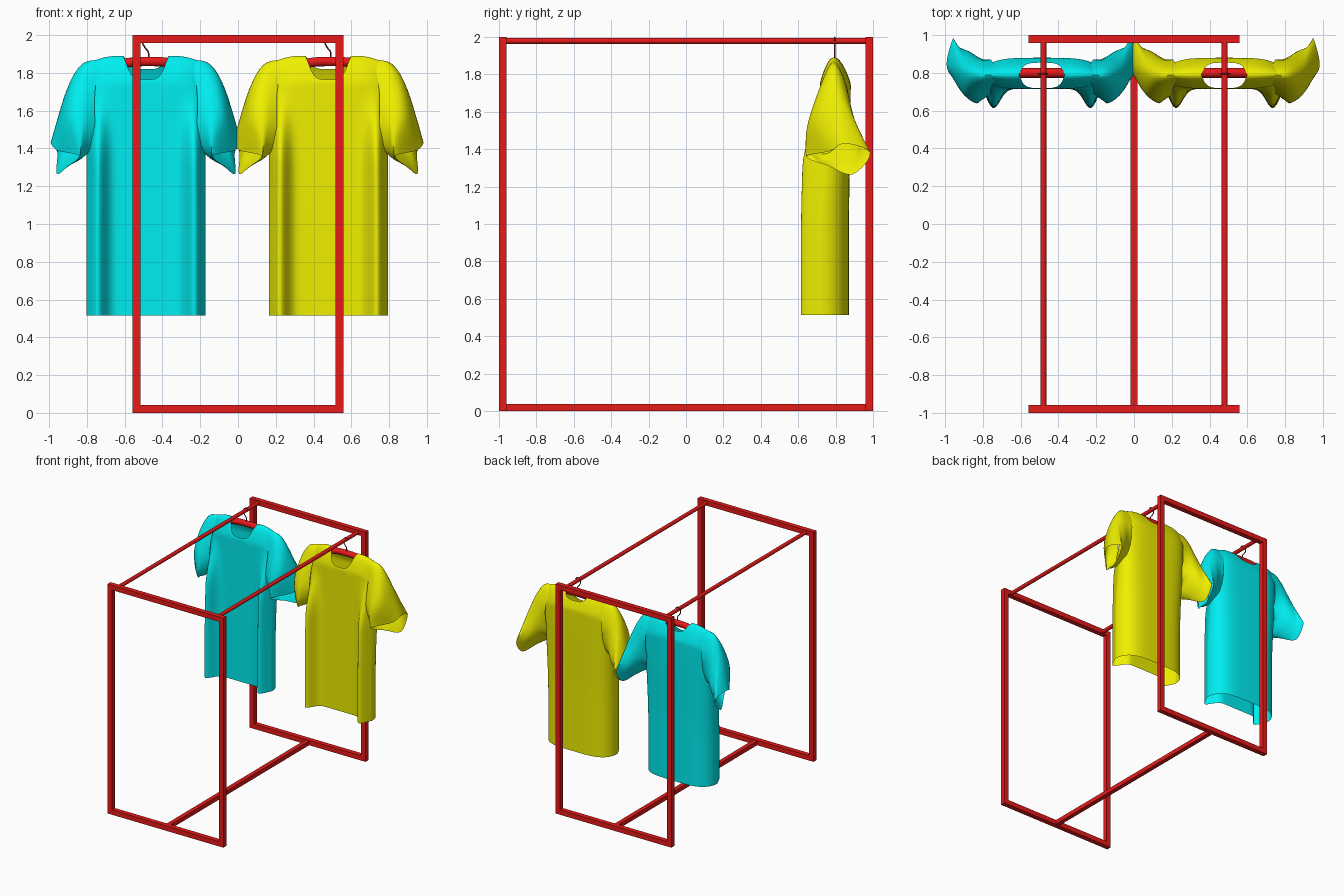
import bpy, math
from mathutils import Vector

if "Cube" in bpy.data.objects:
    bpy.data.objects.remove(bpy.data.objects["Cube"])


def material(name, rgb):
    m = bpy.data.materials.new(name)
    m.diffuse_color = (*rgb, 1)
    m.use_nodes = True
    m.node_tree.nodes["Principled BSDF"].inputs["Base Color"].default_value = m.diffuse_color
    return m


RED = material("red", (0.80, 0.01, 0.01))
CYAN = material("cyan", (0.0, 0.85, 0.87))
YELLOW = material("yellow", (0.86, 0.86, 0.0))
WIRE = material("wire", (0.25, 0.02, 0.02))


def finish(ob, name, mat, smooth=None):
    ob.name = name
    ob.data.materials.append(mat)
    if smooth:
        bpy.ops.object.select_all(action='DESELECT')
        ob.select_set(True)
        bpy.context.view_layer.objects.active = ob
        bpy.ops.object.shade_smooth_by_angle(angle=math.radians(smooth))
    return ob


def box(name, loc, size):
    bpy.ops.mesh.primitive_cube_add(size=1, location=loc)
    ob = bpy.context.object
    ob.scale = size
    return finish(ob, name, RED)


def tube(name, pts, r, mat):
    cu = bpy.data.curves.new(name, 'CURVE')
    cu.dimensions = '3D'
    cu.bevel_depth, cu.bevel_resolution, cu.use_fill_caps = r, 3, True
    sp = cu.splines.new('BEZIER')
    sp.bezier_points.add(len(pts) - 1)
    for bp, p in zip(sp.bezier_points, pts):
        bp.co = p
        bp.handle_left_type = bp.handle_right_type = 'AUTO'
    ob = bpy.data.objects.new(name, cu)
    bpy.context.collection.objects.link(ob)
    return finish(ob, name, mat)


def grid_mesh(name, sheets, mat):
    """Each sheet is a list of rows of points; coincident edges are welded."""
    import bmesh
    bm = bmesh.new()
    for rows in sheets:
        vs = [[bm.verts.new(p) for p in row] for row in rows]
        for a, b in zip(vs, vs[1:]):
            for i in range(len(a) - 1):
                bm.faces.new((a[i], a[i + 1], b[i + 1], b[i]))
    bmesh.ops.remove_doubles(bm, verts=bm.verts, dist=0.0004)
    bmesh.ops.recalc_face_normals(bm, faces=bm.faces)
    me = bpy.data.meshes.new(name)
    bm.to_mesh(me)
    bm.free()
    ob = bpy.data.objects.new(name, me)
    bpy.context.collection.objects.link(ob)
    return finish(ob, name, mat, 60)


def spline(p, n, closed):
    """Catmull-Rom points through p, n steps per span."""
    k = len(p)
    get = (lambda i: p[i % k]) if closed else (lambda i: p[max(0, min(k - 1, i))])
    out = []
    for i in range(k if closed else k - 1):
        a, b, c, d = (get(i + j) for j in (-1, 0, 1, 2))
        for s in range(n):
            t = s / n
            out.append(b + 0.5 * t * (c - a + t * (2 * a - 5 * b + 4 * c - d + t * (3 * (b - c) + d - a))))
    out.append(get(k if closed else k - 1))
    return out


def smoothstep(a, b, x):
    t = max(0.0, min(1.0, (x - a) / (b - a)))
    return t * t * (3 - 2 * t)


HEM, HALF, NECK = 0.515, 0.315, 0.115


def shirt_body(name, cx, mat):
    def shoulder(x):
        return 1.89 - 0.045 * max(0.0, (abs(x) - 0.15) / 0.165) ** 2

    def sheet(back):
        dip = 1.82 if back else 1.765
        rows = []
        cols, n = 64, 40
        for j in range(n + 1):
            t = 1 - (1 - j / n) ** 2
            row = []
            for i in range(cols + 1):
                s = math.sin(math.pi / 2 * (2 * i / cols - 1))
                x = HALF * s
                zs = shoulder(x)
                top = dip + (zs - dip) * min(1, abs(x) / NECK) ** 4
                z = HEM + t * (top - HEM)
                up = smoothstep(0.9, 1.75, z)
                mid = 0.72 + 0.07 * up
                edge = math.sqrt(max(0, 1 - s ** 4))
                close = math.sqrt(max(0, min(1, (zs - z) / 0.14)))
                # side folds that curl forward on the front sheet
                fold = 0.14 * math.exp(-((abs(s) - 0.84) / 0.17) ** 2) * (1 - smoothstep(1.3, 1.75, z))
                if back:
                    off = 0.87 + 0.01 * up - mid
                else:
                    off = -(mid - 0.715) - fold
                row.append((cx + x, mid + off * edge * close, z))
            rows.append(row)
        return rows
    grid_mesh(name, [sheet(False), sheet(True)], mat)


# sleeve rings from shoulder to cuff: top, front, front low, under, back low, back
SLEEVE = [
    [(.24, 0, 1.87), (.27, -.07, 1.70), (.27, -.10, 1.50), (.27, -.04, 1.38), (.27, .03, 1.45), (.27, .08, 1.68)],
    [(.34, 0, 1.845), (.345, -.09, 1.69), (.32, -.135, 1.50), (.30, -.06, 1.38), (.33, .08, 1.48), (.345, .08, 1.68)],
    [(.42, .01, 1.71), (.415, -.10, 1.57), (.34, -.15, 1.44), (.35, -.06, 1.34), (.40, .12, 1.40), (.42, .11, 1.56)],
    [(.505, .06, 1.43), (.47, -.02, 1.39), (.35, -.15, 1.36), (.41, -.03, 1.31), (.472, .10, 1.265), (.47, .195, 1.38)],
]


def sleeve(name, cx, side, mat):
    rings = [spline([Vector((cx + side * x, 0.79 + y, z)) for x, y, z in r], 5, True) for r in SLEEVE]
    lines = [spline(list(c), 7, False) for c in zip(*rings)]
    grid_mesh(name, [lines], mat)


# end frames
for label, y in (("front", -0.979), ("back", 0.979)):
    for sname, sx in (("left", -1), ("right", 1)):
        box(f"{label}_{sname}_post", (sx * 0.537, y, 1.0), (0.042, 0.042, 2.0))
    for rname, z in (("bottom", 0.021), ("top", 1.979)):
        box(f"{label}_{rname}_rail", (0, y, z), (1.034, 0.042, 0.042))

# floor brace between the end frames
box("floor_brace", (0, 0, 0.021), (0.037, 1.92, 0.037))

# hanging rails, hangers and shirts
for label, rail_x, cx, hx, mat in (("left", -0.48, -0.487, -0.475, CYAN),
                                   ("right", 0.48, 0.478, 0.49, YELLOW)):
    bpy.ops.mesh.primitive_cylinder_add(vertices=24, radius=0.016, depth=1.93,
                                        location=(rail_x, 0, 1.978), rotation=(math.pi / 2, 0, 0))
    finish(bpy.context.object, f"{label}_hanging_rail", RED, 40)
    tube(f"{label}_hanger", [(hx + x, 0.80, z) for x, z in
                             ((-.28, 1.80), (-.13, 1.85), (0, 1.86), (.13, 1.85), (.28, 1.80))], 0.026, RED)
    tube(f"{label}_hanger_hook", [(hx + x, 0.795, z) for x, z in
                                  ((0, 1.87), (0, 1.91), (-.018, 1.935), (-.03, 1.965),
                                   (-.018, 1.99), (0, 1.996), (.018, 1.98))], 0.004, WIRE)
    shirt_body(f"{label}_shirt_body", cx, mat)
    for sname, side in (("left", -1), ("right", 1)):
        sleeve(f"{label}_shirt_{sname}_sleeve", cx, side, mat)
